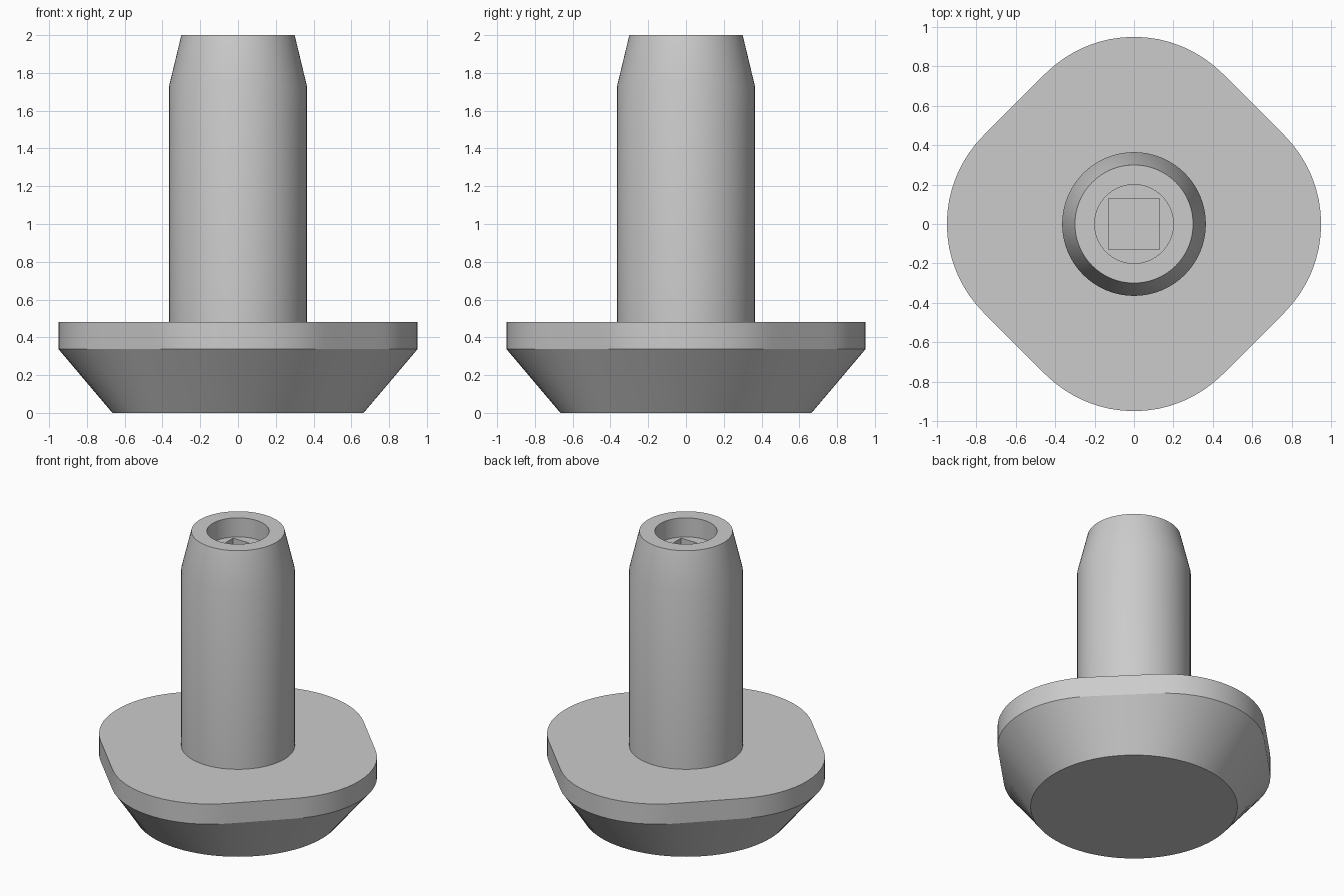
import bpy
import bmesh
from math import sin, cos, pi, radians, atan2, hypot

cube = bpy.data.objects.get("Cube")
if cube:
    bpy.data.objects.remove(cube, do_unlink=True)

grey = bpy.data.materials.new("plain grey")
grey.use_nodes = True
COLOUR = (0.6, 0.6, 0.6, 1)
grey.diffuse_color = COLOUR
grey.node_tree.nodes["Principled BSDF"].inputs["Base Color"].default_value = COLOUR


def loft(name, rings):
    """Bridge a stack of (outline, z) rings with equal point counts and cap both ends."""
    bm = bmesh.new()
    loops = [[bm.verts.new((x, y, z)) for x, y in outline] for outline, z in rings]
    for low, high in zip(loops, loops[1:]):
        n = len(low)
        for i in range(n):
            j = (i + 1) % n
            bm.faces.new((low[i], low[j], high[j], high[i]))
    bm.faces.new(loops[0][::-1])
    bm.faces.new(loops[-1])
    bmesh.ops.recalc_face_normals(bm, faces=bm.faces)
    mesh = bpy.data.meshes.new(name)
    bm.to_mesh(mesh)
    bm.free()
    mesh.materials.append(grey)
    obj = bpy.data.objects.new(name, mesh)
    bpy.context.collection.objects.link(obj)
    bpy.ops.object.select_all(action='DESELECT')
    obj.select_set(True)
    bpy.context.view_layer.objects.active = obj
    bpy.ops.object.shade_smooth_by_angle(angle=radians(25))
    return obj


def rounded_diamond(reach, radius, arc_steps=16, flat_steps=6):
    """Diamond with round corners on the axes and straight diagonal sides."""
    points = []
    offset = reach - radius
    for corner in range(4):
        turn = corner * pi / 2
        cx, cy = offset * cos(turn), offset * sin(turn)
        for i in range(arc_steps + 1):
            a = turn - pi / 4 + i * pi / 2 / arc_steps
            points.append((cx + radius * cos(a), cy + radius * sin(a)))
        # Straight run to the start of the next corner
        ex, ey = points[-1]
        a, after = turn + pi / 4, turn + pi / 2
        nx = offset * cos(after) + radius * cos(a)
        ny = offset * sin(after) + radius * sin(a)
        for i in range(1, flat_steps):
            t = i / flat_steps
            points.append((ex + (nx - ex) * t, ey + (ny - ey) * t))
    return points


# Base: round foot flaring out to a rounded diamond flange
flange = rounded_diamond(0.95, 0.636)
foot = [(0.665 * x / hypot(x, y), 0.665 * y / hypot(x, y)) for x, y in flange]
loft("base_flange", [(foot, 0), (flange, 0.337), (flange, 0.48)])

# Stem: tapered post with a round recess and a square drive socket
SIDES = 64
angles = [i * 2 * pi / SIDES for i in range(SIDES)]


def circle(r):
    return [(r * cos(a), r * sin(a)) for a in angles]


def square(half):
    return [(half * cos(a) / max(abs(cos(a)), abs(sin(a))),
             half * sin(a) / max(abs(cos(a)), abs(sin(a)))) for a in angles]


loft("stem", [
    (circle(0.365), 0.44),
    (circle(0.365), 1.73),
    (circle(0.3), 2.0),
    (circle(0.2), 2.0),
    (circle(0.2), 1.865),
    (square(0.13), 1.865),
    (square(0.13), 1.6),
])
